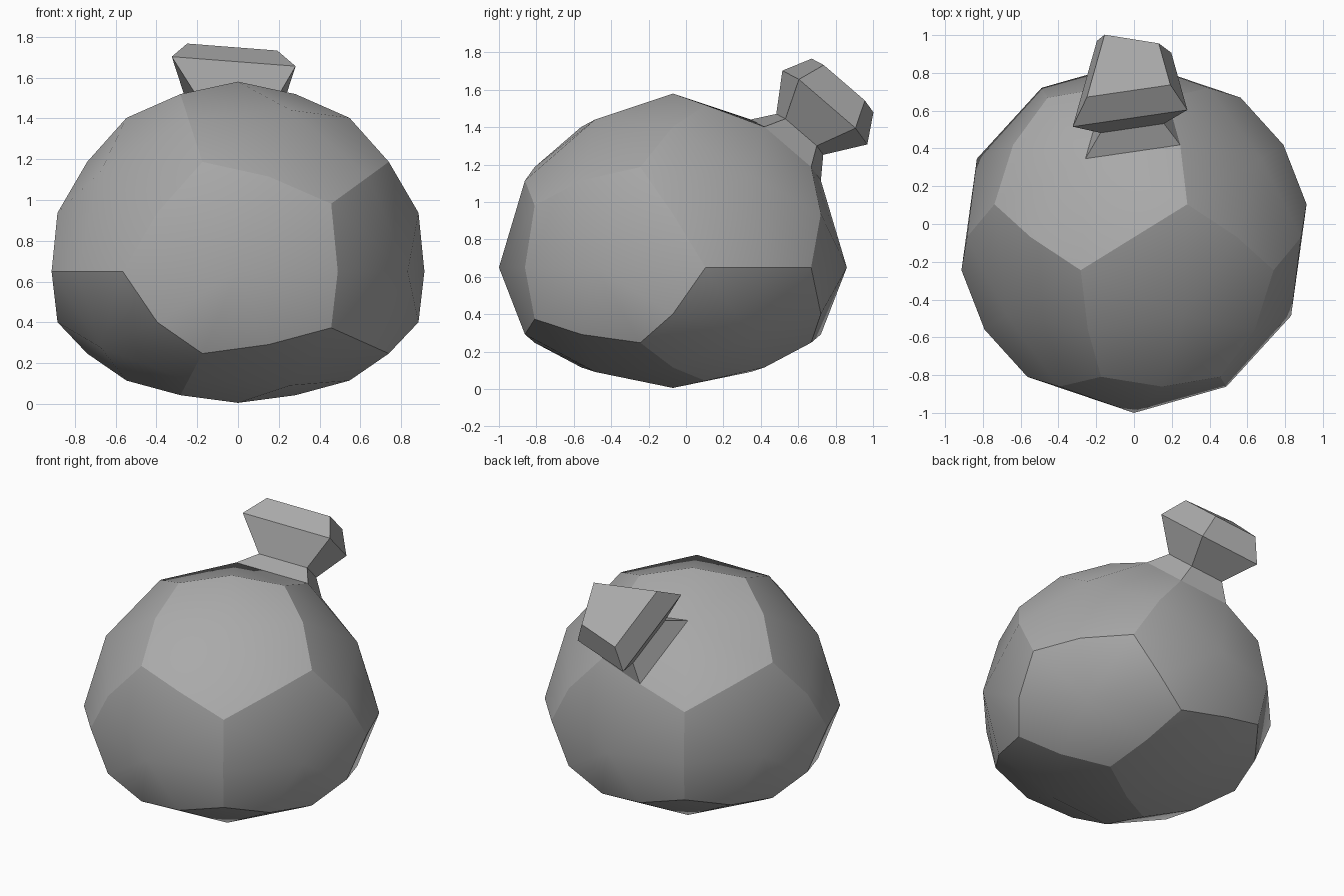
import bpy, bmesh, math
from mathutils import Vector, Matrix

cube = bpy.data.objects.get("Cube")
if cube:
    bpy.data.objects.remove(cube)

RADIUS = 0.93
CENTRE = Vector((0, -0.07, 0.65))
PHI = (1 + math.sqrt(5)) / 2
TURN = Matrix.Rotation(math.atan(1 / PHI), 3, 'Z')


def cyclic(a, b, c):
    """All sign changes and cyclic orders of a triple."""
    out = []
    for sa in ((1, -1) if a else (1,)):
        for sb in (1, -1):
            for sc in (1, -1):
                p = (sa * a, sb * b, sc * c)
                out += [Vector((p[i], p[(i + 1) % 3], p[(i + 2) % 3])).normalized() for i in range(3)]
    return out


def place(d):
    """Unit direction to body surface, with the underside flattened."""
    p = TURN @ d * RADIUS
    if p.z < 0:
        p.z += 0.385 * max(0, -p.z - 0.187)
    return p + CENTRE


# Rounded dodecahedron: every pentagon is split into five kites
corners = [Vector((x, y, z)).normalized() for x in (1, -1) for y in (1, -1) for z in (1, -1)]
corners += cyclic(0, PHI, 1 / PHI)
axes = cyclic(0, 1, PHI)

bm = bmesh.new()
hubs = []
for axis in axes:
    ring = [c for c in corners if c.dot(axis) > 0.75]
    u = axis.orthogonal().normalized()
    w = axis.cross(u)
    ring.sort(key=lambda c: math.atan2(c.dot(w), c.dot(u)))
    mids = [(ring[i] + ring[(i + 1) % 5]).normalized() for i in range(5)]
    hub = bm.verts.new(place(axis))
    hubs.append(hub.co.copy())
    vs = [bm.verts.new(place(c)) for c in ring]
    ms = [bm.verts.new(place(m)) for m in mids]
    for i in range(5):
        bm.faces.new((hub, ms[i - 1], vs[i], ms[i]))
bmesh.ops.remove_doubles(bm, verts=bm.verts[:], dist=0.001)

# Pentagon borders stay crisp
for e in bm.edges:
    e.smooth = any((v.co - h).length < 0.01 for v in e.verts for h in hubs)

# Tied neck: one kite at the upper back is drawn out, pinched, flared and capped
target = Vector((0, 0.54, 1.29))
kite = min(bm.faces, key=lambda f: (f.calc_center_median() - target).length)
base = [v.co.copy() for v in kite.verts]
mid = sum(base, Vector()) / 4
loop = list(kite.verts)
bm.faces.remove(kite)
neck_faces = []
for scale, shift in ((0.67, (-0.006, 0.073, 0.081)),
                     (1.21, (-0.013, 0.21, 0.229)),
                     (0.88, (-0.023, 0.303, 0.344))):
    new = [bm.verts.new(mid + Vector(shift) + (p - mid) * scale) for p in base]
    for i in range(4):
        j = (i + 1) % 4
        neck_faces.append(bm.faces.new((loop[i], loop[j], new[j], new[i])))
    loop = new
neck_faces.append(bm.faces.new(loop))

bmesh.ops.recalc_face_normals(bm, faces=bm.faces[:])
for f in bm.faces:
    f.smooth = True
for f in neck_faces:
    for e in f.edges:
        if e.calc_face_angle(0) > math.radians(30):
            e.smooth = False

mesh = bpy.data.meshes.new("balloon_body")
bm.to_mesh(mesh)
bm.free()
body = bpy.data.objects.new("balloon_body", mesh)
bpy.context.collection.objects.link(body)

# Plain grey
grey = bpy.data.materials.new("mid_grey")
grey.use_nodes = True
colour = (0.4, 0.4, 0.4, 1)
grey.diffuse_color = colour
grey.node_tree.nodes["Principled BSDF"].inputs["Base Color"].default_value = colour
mesh.materials.append(grey)
